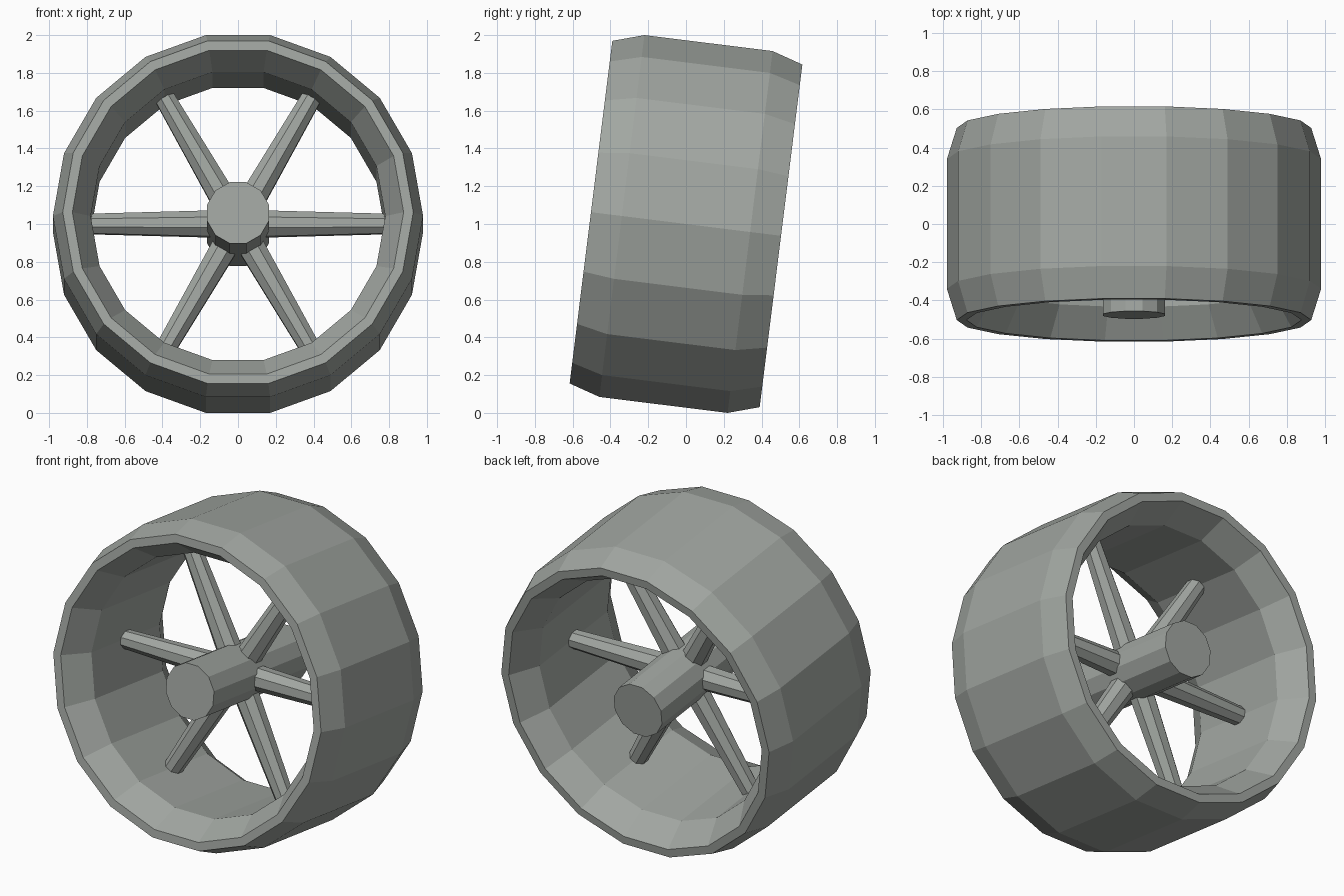
import bpy, bmesh
from math import cos, sin, pi, radians
from mathutils import Matrix

cube = bpy.data.objects.get("Cube")
if cube:
    bpy.data.objects.remove(cube)

GREY = (0.36, 0.385, 0.36, 1)
metal = bpy.data.materials.new("grey_metal")
metal.use_nodes = True
metal.diffuse_color = GREY
metal.node_tree.nodes["Principled BSDF"].inputs["Base Color"].default_value = GREY

# The whole wheel leans back slightly about its centre
LEAN = Matrix.Translation((0, 0, 1)) @ Matrix.Rotation(radians(-7.1), 4, 'X')


def finish(bm, name):
    bmesh.ops.recalc_face_normals(bm, faces=bm.faces[:])
    bm.transform(LEAN)
    mesh = bpy.data.meshes.new(name)
    bm.to_mesh(mesh)
    bm.free()
    mesh.materials.append(metal)
    obj = bpy.data.objects.new(name, mesh)
    bpy.context.collection.objects.link(obj)
    return obj


def rod(name, sides, r1, r2, length, matrix):
    bm = bmesh.new()
    turn = Matrix.Rotation(pi / sides, 4, 'Z')
    bmesh.ops.create_cone(bm, cap_ends=True, segments=sides, radius1=r1,
                          radius2=r2, depth=length, matrix=matrix @ turn)
    return finish(bm, name)


# Rim: closed (radius, y) section revolved about the y axis
half = [(0.78, 0.34), (0.877, 0.507), (0.928, 0.507), (0.98, 0.342)]
section = half + [(r, -y) for r, y in reversed(half)]
SIDES = 18
bm = bmesh.new()
rings = []
for i in range(SIDES):
    a = 2 * pi * i / SIDES
    rings.append([bm.verts.new((r * cos(a), y, r * sin(a))) for r, y in section])
for i in range(SIDES):
    here, there = rings[i], rings[(i + 1) % SIDES]
    for j in range(len(section)):
        k = (j + 1) % len(section)
        bm.faces.new((here[j], here[k], there[k], there[j]))
finish(bm, "rim")

# Hub: capped cylinder along the axle
rod("hub", 12, 0.169, 0.169, 0.96, Matrix.Rotation(pi / 2, 4, 'X'))

# Spokes: tapered rods from the hub to the rim
START, END = 0.1, 0.777
for i in range(6):
    place = (Matrix.Rotation(radians(30 + 60 * i), 4, 'Y')
             @ Matrix.Translation((0, 0, (START + END) / 2)))
    rod(f"spoke_{i + 1}", 8, 0.076, 0.057, END - START, place)
